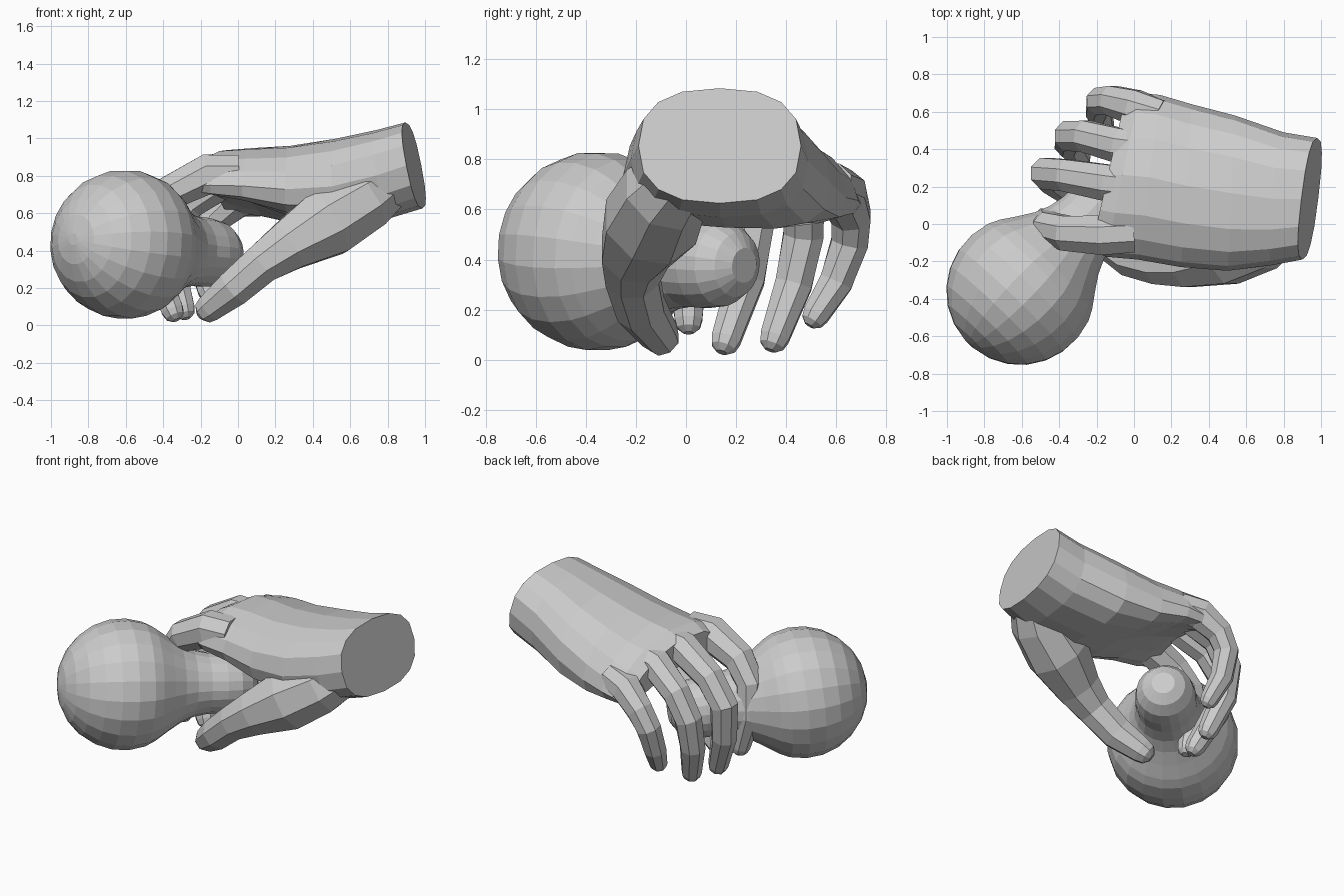
import bpy, bmesh
from math import cos, sin, pi, copysign, sqrt
from mathutils import Vector

if "Cube" in bpy.data.objects:
    bpy.data.objects.remove(bpy.data.objects["Cube"])


def loft(name, rings):
    """Closed flat-shaded skin through a list of equally sized rings."""
    bm = bmesh.new()
    vr = [[bm.verts.new(p) for p in ring] for ring in rings]
    n = len(vr[0])
    for a, b in zip(vr, vr[1:]):
        for i in range(n):
            j = (i + 1) % n
            bm.faces.new((a[i], a[j], b[j], b[i]))
    caps = [bm.faces.new(vr[0][::-1]), bm.faces.new(vr[-1])]
    bmesh.ops.poke(bm, faces=caps)
    bmesh.ops.recalc_face_normals(bm, faces=bm.faces)
    me = bpy.data.meshes.new(name)
    bm.to_mesh(me)
    bm.free()
    ob = bpy.data.objects.new(name, me)
    bpy.context.collection.objects.link(ob)
    return ob


def tube(name, path, sides, up=Vector((0, 1, 0)), round_tip=True):
    """Tapered tube along (x, y, z, radius) points, with a rounded tip."""
    pts = [Vector(p[:3]) for p in path]
    rad = [p[3] for p in path]
    if round_tip:
        d, r, end = (pts[-1] - pts[-2]).normalized(), rad[-1], pts[-1]
        for a in (0.6, 1.2):
            pts.append(end + d * r * sin(a))
            rad.append(r * cos(a))
    rings = []
    for i, p in enumerate(pts):
        t = (pts[min(i + 1, len(pts) - 1)] - pts[max(i - 1, 0)]).normalized()
        u = (up - t * up.dot(t)).normalized()
        w = t.cross(u)
        rings.append([p + rad[i] * (u * cos(a) + w * sin(a))
                      for a in (2 * pi * (k + 0.5) / sides for k in range(sides))])
    return loft(name, rings)


# Bulb: large ball blending through a neck into a small rounded end
centre = Vector((-0.605, -0.355, 0.433))
axis = Vector((0.45, 0.465, -0.045)).normalized()
profile = [(-0.4 * cos(a), 0.4 * sin(a)) for a in (0.08 + 0.26 * k for k in range(8))]
profile += [(0.19, 0.348), (0.27, 0.292), (0.35, 0.24), (0.43, 0.205), (0.52, 0.187),
            (0.62, 0.186), (0.71, 0.172), (0.78, 0.13), (0.82, 0.07)]
tube("bulb", [(*(centre + axis * t), r) for t, r in profile], 20,
     Vector((0, 0, 1)), False)

# Palm: arched sections from cut wrist to knuckles
# x, y low, y high, z low, z high, droop, x skew, x tilt
sections = [
    (0.94, -0.19, 0.46, 0.625, 1.085, 0.00, 0.04, -0.045),
    (0.77, -0.22, 0.49, 0.57, 1.045, 0.01, 0.03, -0.03),
    (0.52, -0.25, 0.58, 0.53, 1.00, 0.04, 0.02, 0.0),
    (0.28, -0.23, 0.64, 0.58, 0.965, 0.08, 0.03, 0.0),
    (0.08, -0.19, 0.69, 0.66, 0.955, 0.11, 0.06, 0.0),
    (-0.06, -0.175, 0.70, 0.70, 0.945, 0.13, 0.09, 0.0),
    (-0.14, -0.14, 0.66, 0.73, 0.90, 0.13, 0.09, 0.0),
]


def soft(v):
    return copysign(abs(v) ** 0.8, v)


rings = []
for x, y0, y1, z0, z1, droop, skew, tilt in sections:
    ring = []
    for k in range(16):
        u, v = soft(cos(2 * pi * k / 16)), soft(sin(2 * pi * k / 16))
        ring.append((x + skew * u + tilt * v,
                     (y0 + y1) / 2 + (y1 - y0) / 2 * u,
                     (z0 + z1) / 2 + (z1 - z0) / 2 * v - droop * (u + 0.25) ** 2))
    rings.append(ring)
hand = loft("hand", rings)

# Curled fingers and thumb
digits = {
    "index_finger": [(0.0, -0.05, 0.81, 0.11), (-0.16, -0.06, 0.81, 0.115),
                     (-0.36, -0.05, 0.71, 0.10), (-0.46, -0.02, 0.58, 0.09),
                     (-0.47, 0.01, 0.38, 0.08), (-0.41, 0.01, 0.16, 0.06)],
    "middle_finger": [(0.0, 0.20, 0.83, 0.10), (-0.14, 0.22, 0.82, 0.105),
                      (-0.36, 0.26, 0.70, 0.092), (-0.47, 0.27, 0.55, 0.09),
                      (-0.45, 0.24, 0.32, 0.08), (-0.35, 0.16, 0.08, 0.063)],
    "ring_finger": [(0.05, 0.40, 0.79, 0.10), (-0.08, 0.42, 0.77, 0.10),
                    (-0.26, 0.47, 0.65, 0.09), (-0.345, 0.47, 0.50, 0.087),
                    (-0.35, 0.43, 0.30, 0.08), (-0.29, 0.355, 0.09, 0.063)],
    "little_finger": [(0.14, 0.58, 0.70, 0.09), (0.0, 0.625, 0.67, 0.10),
                      (-0.12, 0.66, 0.57, 0.085), (-0.18, 0.655, 0.47, 0.08),
                      (-0.19, 0.60, 0.31, 0.072), (-0.16, 0.52, 0.18, 0.057)],
    "thumb": [(0.84, 0.02, 0.78, 0.13), (0.68, -0.08, 0.67, 0.18),
              (0.48, -0.14, 0.55, 0.20), (0.27, -0.205, 0.425, 0.145),
              (0.13, -0.215, 0.33, 0.115), (-0.02, -0.18, 0.20, 0.105),
              (-0.15, -0.105, 0.095, 0.08)],
}
for name, path in digits.items():
    part = tube(name, path, 8)
    mod = hand.modifiers.new(name, 'BOOLEAN')
    mod.operation, mod.solver, mod.object = 'UNION', 'EXACT', part
    bpy.context.view_layer.objects.active = hand
    bpy.ops.object.modifier_apply(modifier=name)
    bpy.data.objects.remove(part)
